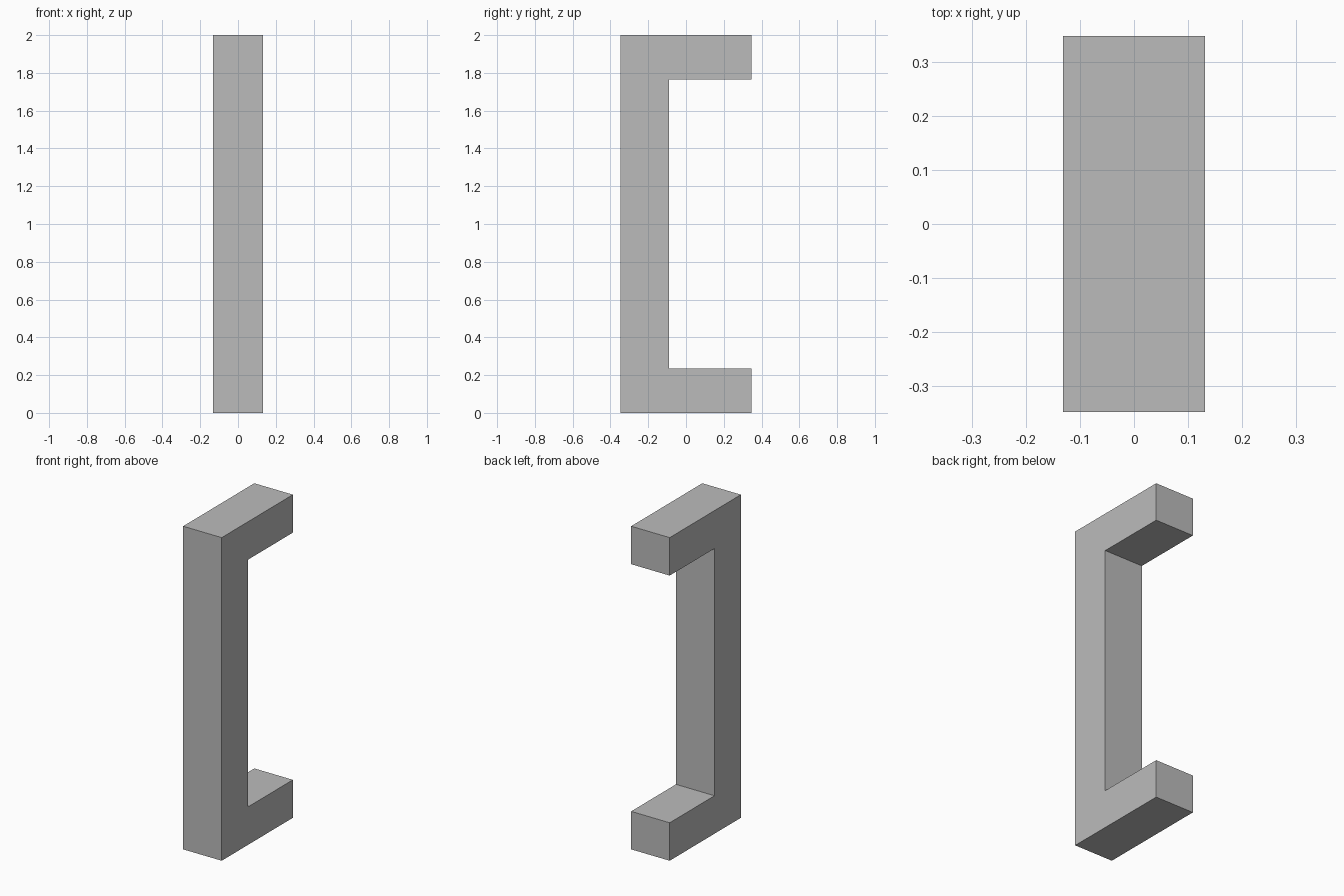
import bpy
import bmesh

cube = bpy.data.objects.get("Cube")
if cube:
    bpy.data.objects.remove(cube, do_unlink=True)

# Overall sizes
HALF_WIDTH = 0.132
HALF_DEPTH = 0.348
HEIGHT = 2.0
GRIP_BACK = -0.09   # rear face of the grip
ARM = 0.235         # thickness of the mounting arms

# Single grey finish
grey = bpy.data.materials.new("grey")
grey.use_nodes = True
colour = (0.5, 0.5, 0.5, 1)
grey.diffuse_color = colour
grey.node_tree.nodes["Principled BSDF"].inputs["Base Color"].default_value = colour

# Side profile of the handle (y, z): lower half, then mirrored upward
lower = [(GRIP_BACK, ARM), (HALF_DEPTH, ARM), (HALF_DEPTH, 0), (-HALF_DEPTH, 0)]
profile = lower + [(y, HEIGHT - z) for y, z in reversed(lower)]

# Extrude the profile across the width
bm = bmesh.new()
face = bm.faces.new([bm.verts.new((-HALF_WIDTH, y, z)) for y, z in profile])
extruded = bmesh.ops.extrude_face_region(bm, geom=[face])["geom"]
verts = [v for v in extruded if isinstance(v, bmesh.types.BMVert)]
bmesh.ops.translate(bm, verts=verts, vec=(2 * HALF_WIDTH, 0, 0))
bmesh.ops.recalc_face_normals(bm, faces=bm.faces)

mesh = bpy.data.meshes.new("pull_handle")
bm.to_mesh(mesh)
bm.free()
mesh.materials.append(grey)
handle = bpy.data.objects.new("pull_handle", mesh)
bpy.context.collection.objects.link(handle)
